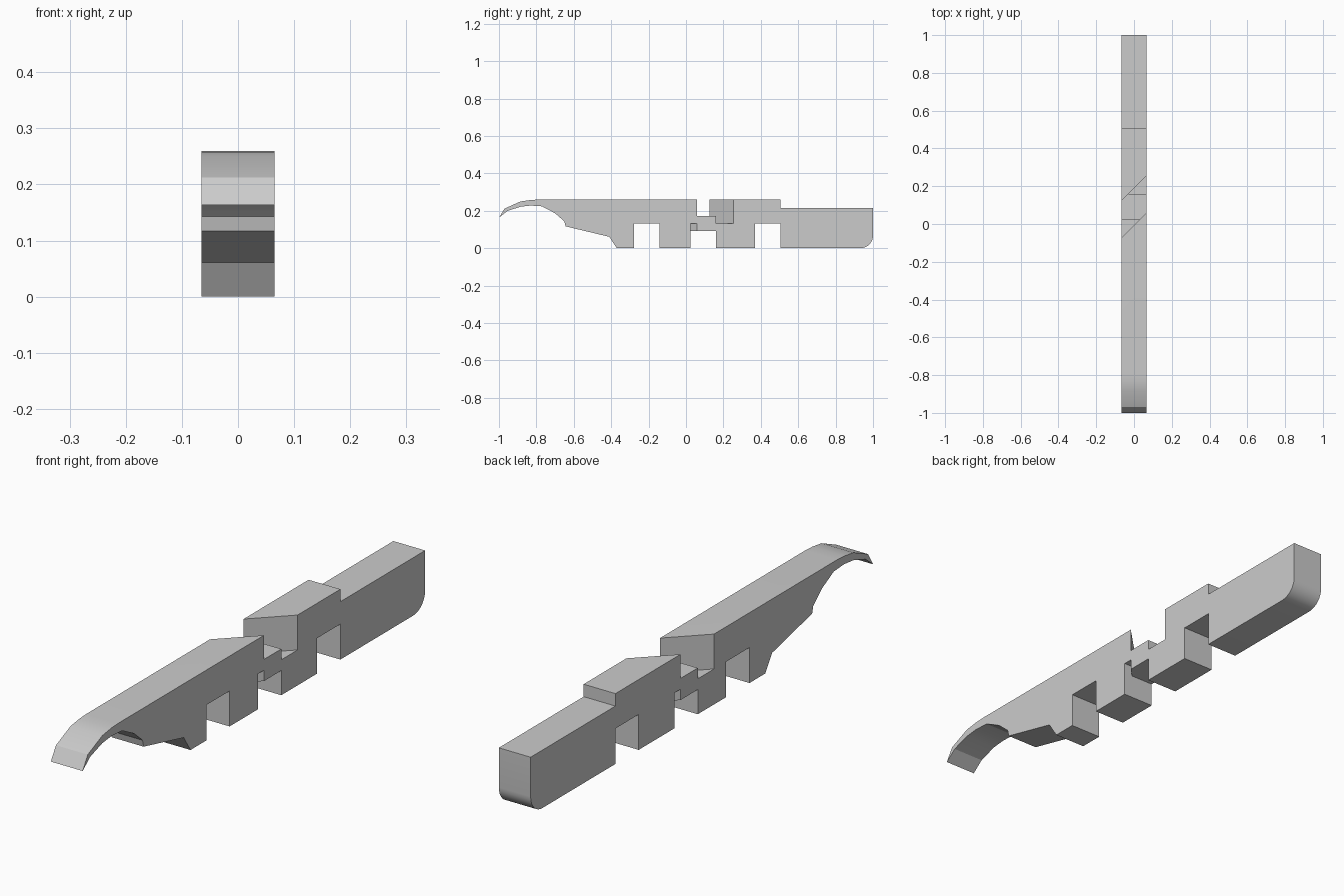
import bpy
import bmesh
from math import sin, cos, pi, radians

if "Cube" in bpy.data.objects:
    bpy.data.objects.remove(bpy.data.objects["Cube"], do_unlink=True)

HALF = 0.065            # half thickness of the bar
MID = 0.092             # centre of the scarf joint along the bar
LOW, STEP, HIGH = 0.091, 0.131, 0.171   # levels of the joint
TOP = 0.26

grey = bpy.data.materials.new("plain grey")
grey.use_nodes = True
grey.diffuse_color = (0.6, 0.6, 0.6, 1)
grey.node_tree.nodes["Principled BSDF"].inputs["Base Color"].default_value = (0.6, 0.6, 0.6, 1)


def prism(name, points, offset):
    """Closed solid from a loop of 3D points swept by an offset."""
    bm = bmesh.new()
    face = bm.faces.new([bm.verts.new(p) for p in points])
    swept = bmesh.ops.extrude_face_region(bm, geom=[face])["geom"]
    bmesh.ops.translate(bm, vec=offset, verts=[v for v in swept if isinstance(v, bmesh.types.BMVert)])
    bmesh.ops.recalc_face_normals(bm, faces=bm.faces)
    mesh = bpy.data.meshes.new(name)
    bm.to_mesh(mesh)
    bm.free()
    obj = bpy.data.objects.new(name, mesh)
    bpy.context.collection.objects.link(obj)
    mesh.materials.append(grey)
    return obj


def cut(body, plan, z0, z1):
    """Cut a vertical prism with the given plan out of the body."""
    cutter = prism("joint_cutter", [(x, y, z0) for x, y in plan], (0, 0, z1 - z0))
    cutter.hide_render = True
    mod = body.modifiers.new("joint_cut", "BOOLEAN")
    mod.operation, mod.solver, mod.object = "DIFFERENCE", "EXACT", cutter
    bpy.context.view_layer.objects.active = body
    bpy.ops.object.modifier_apply(modifier=mod.name)
    bpy.data.objects.remove(cutter, do_unlink=True)


def notch(y0, y1, height):
    return [(y0, 0), (y0, height), (y1, height), (y1, 0)]


# Side profile: curved nose, belly, notched underside, rounded tail
nose_top = [(-0.79, TOP), (-0.83, 0.258), (-0.885, 0.25), (-0.97, 0.212), (-1, 0.163)]
belly = [(-0.955, 0.199), (-0.885, 0.222), (-0.83, 0.228), (-0.77, 0.224), (-0.70, 0.187),
         (-0.66, 0.152), (-0.65, 0.143), (-0.644, 0.117), (-0.41, 0.061), (-0.37, 0)]
feet = notch(-0.278, -0.142, STEP) + notch(0.024, 0.16, LOW) + notch(0.369, 0.505, STEP)
R = 0.068
tail = [(1 - R + R * sin(a), R - R * cos(a)) for a in (i * pi / 16 for i in range(9))]
shoulder = [(1, 0.214), (0.505, 0.214), (0.505, TOP)]
profile = nose_top + belly + feet + tail + shoulder
bar = prism("notched_bar", [(-HALF, y, z) for y, z in profile], (2 * HALF, 0, 0))

# Diagonal gap across the top of the joint
d, w = 0.098, 0.2
cut(bar, [(-w, MID - w - d), (w, MID + w - d), (w, MID + w + d), (-w, MID - w + d)], HIGH, 0.5)

# Steps above the tongue and undercuts below it, in half-turn pairs
s = 0.068
for turn in (1, -1):
    step = [(-w, -w - d), (-w, -s), (d - s, -s)]
    under = [(d - s, -s), (w, -s), (w, w - d)]
    cut(bar, [(turn * x, MID + turn * y) for x, y in step], STEP, 0.5)
    cut(bar, [(turn * x, MID + turn * y) for x, y in under], 0.04, STEP)

# Smooth the curves, keep the corners crisp
bpy.ops.object.select_all(action="DESELECT")
bar.select_set(True)
bpy.context.view_layer.objects.active = bar
bpy.ops.object.shade_smooth_by_angle(angle=radians(20))
